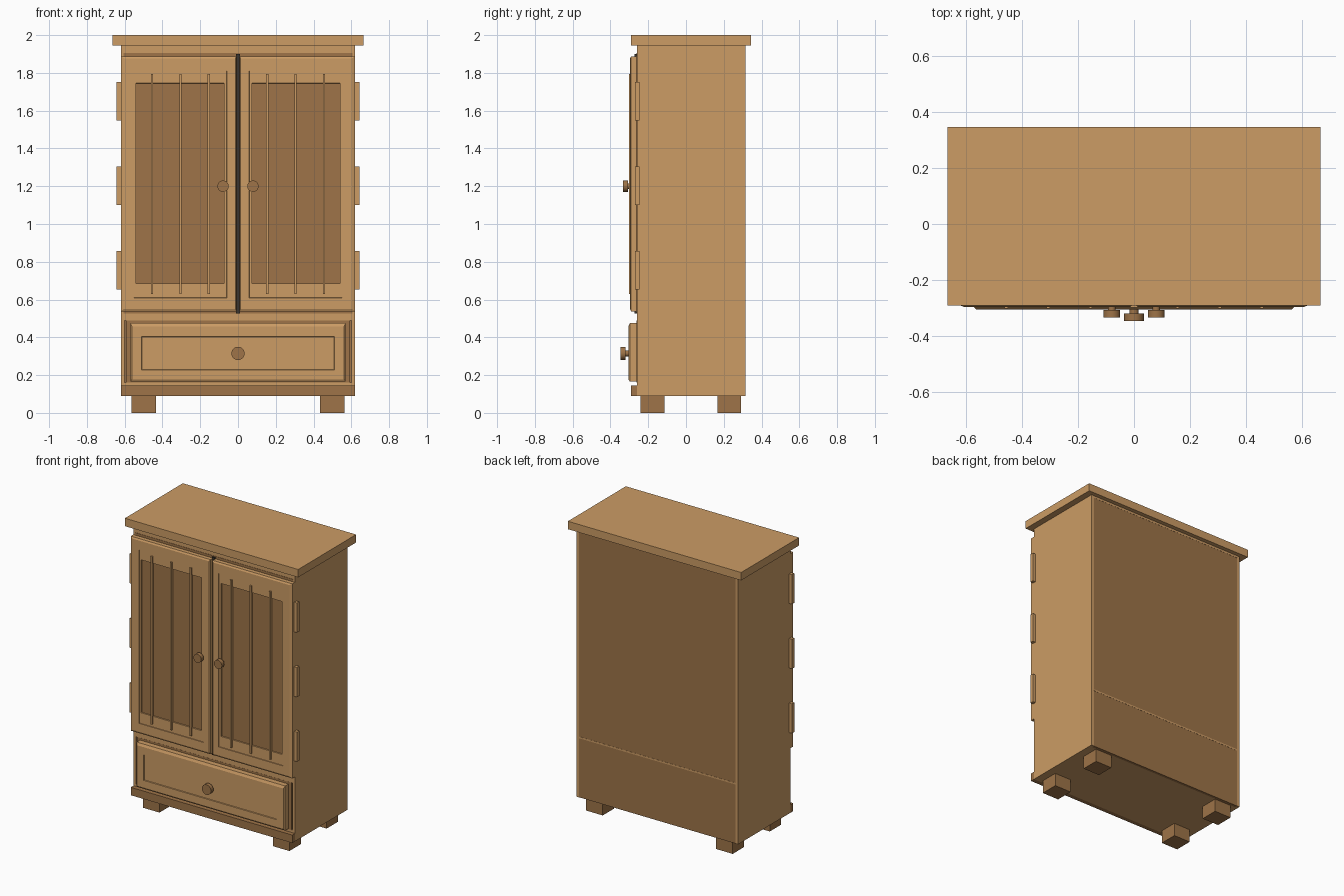
import bpy, bmesh, math
from mathutils import Matrix

cube = bpy.data.objects.get("Cube")
if cube:
    bpy.data.objects.remove(cube, do_unlink=True)


def material(name, rgb):
    m = bpy.data.materials.new(name)
    m.use_nodes = True
    m.diffuse_color = (*rgb, 1)
    m.node_tree.nodes["Principled BSDF"].inputs["Base Color"].default_value = (*rgb, 1)
    return m


LIGHT = material("light wood", (0.604, 0.333, 0.130))
DARK = material("dark wood", (0.342, 0.174, 0.065))
GAP = material("gap shadow brown", (0.045, 0.035, 0.025))


def finish(bm, name, mats):
    bmesh.ops.recalc_face_normals(bm, faces=bm.faces)
    mesh = bpy.data.meshes.new(name)
    bm.to_mesh(mesh)
    bm.free()
    for m in mats:
        mesh.materials.append(m)
    obj = bpy.data.objects.new(name, mesh)
    bpy.context.collection.objects.link(obj)
    return obj


def new_box(x, y, z):
    bm = bmesh.new()
    bmesh.ops.create_cube(bm, size=1)
    for v in bm.verts:
        v.co = [r[0] if c < 0 else r[1] for c, r in zip(v.co, (x, y, z))]
    return bm


def box(name, x, y, z, mat):
    return finish(new_box(x, y, z), name, [mat])


def panel(name, x, y, z, steps, dark_centre):
    """Board whose front face is inset to nested rectangles (x range, z range, y)."""
    bm = new_box(x, y, z)
    bm.normal_update()
    front = min(bm.faces, key=lambda f: f.normal.y)
    for rx, rz, ry in steps:
        bmesh.ops.inset_region(bm, faces=[front], thickness=0.0005)
        mid = front.calc_center_median()
        for v in front.verts:
            v.co = (rx[v.co.x > mid.x], ry, rz[v.co.z > mid.z])
        bm.normal_update()
    if dark_centre:
        front.material_index = 1
    return finish(bm, name, [LIGHT, DARK])


def knob(name, x, z, y_base, y_front, radius):
    """Round head on a thin neck, axis along y."""
    bm = bmesh.new()
    neck_end = y_front + 0.027
    for r, a, b in ((radius * 0.45, y_base, neck_end), (radius, neck_end, y_front)):
        mat = Matrix.Translation((x, (a + b) / 2, z)) @ Matrix.Rotation(math.pi / 2, 4, "X")
        bmesh.ops.create_cone(bm, cap_ends=True, segments=24, radius1=r, radius2=r,
                              depth=abs(a - b), matrix=mat)
    obj = finish(bm, name, [DARK])
    bpy.ops.object.select_all(action="DESELECT")
    obj.select_set(True)
    bpy.context.view_layer.objects.active = obj
    bpy.ops.object.shade_smooth_by_angle()


# Carcass boards
box("top_board", (-0.665, 0.665), (-0.29, 0.345), (1.945, 2.0), LIGHT)
box("back_panel", (-0.6, 0.6), (0.295, 0.314), (0.09, 1.93), DARK)
box("back_top_rail", (-0.6, 0.6), (0.295, 0.315), (1.93, 1.945), LIGHT)
box("back_shelf_edge", (-0.6, 0.6), (0.295, 0.315), (0.5, 0.511), LIGHT)
box("floor_board", (-0.6, 0.6), (-0.26, 0.295), (0.09, 0.145), LIGHT)
box("base_lip", (-0.62, 0.62), (-0.29, -0.26), (0.09, 0.145), DARK)

# Front rails and the dark openings behind doors and drawer
for name, z in (("bottom_rail", (0.145, 0.162)), ("middle_rail", (0.49, 0.525)),
                ("top_rail", (1.905, 1.945))):
    box(name, (-0.6, 0.6), (-0.26, 0.295), z, LIGHT)
box("drawer_opening", (-0.592, 0.592), (-0.261, -0.235), (0.162, 0.49), DARK)
box("door_opening", (-0.605, 0.605), (-0.262, -0.24), (0.525, 1.905), DARK)
box("door_gap", (-0.011, 0.011), (-0.272, -0.262), (0.527, 1.9), GAP)

# Drawer front with bevelled edge and sunken field
panel("drawer_front", (-0.57, 0.57), (-0.297, -0.25), (0.165, 0.475),
      [((-0.562, 0.562), (0.178, 0.458), -0.305),
       ((-0.51, 0.51), (0.228, 0.405), -0.305),
       ((-0.508, 0.508), (0.23, 0.403), -0.3)], False)
knob("drawer_knob", 0, 0.315, -0.295, -0.346, 0.035)

for side, s in (("left", 1), ("right", -1)):
    def span(a, b):
        return tuple(sorted((s * a, s * b)))

    box(side + "_side", span(0.6, 0.62), (-0.26, 0.315), (0.09, 1.945), LIGHT)

    # Door: bevelled edge, frame, stepped moulding, dark sunken panel
    panel(side + "_door", span(0.007, 0.62), (-0.29, -0.261), (0.538, 1.888),
          [(span(0.014, 0.604), (0.55, 1.877), -0.296),
           (span(0.059, 0.551), (0.609, 1.811), -0.296),
           (span(0.06, 0.55), (0.61, 1.81), -0.292),
           (span(0.0745, 0.5405), (0.6845, 1.7455), -0.292),
           (span(0.075, 0.54), (0.685, 1.745), -0.284)], True)
    for i, x in enumerate((0.155, 0.305, 0.455)):
        box(f"{side}_door_slat_{i + 1}", span(x - 0.006, x + 0.006), (-0.302, -0.283),
            (0.63, 1.795), LIGHT)
    knob(side + "_door_knob", s * 0.079, 1.2, -0.28, -0.333, 0.03)

    # Hinges
    for i, z in enumerate((0.652, 1.1, 1.548)):
        box(f"{side}_hinge_{i + 1}", span(0.61, 0.642), (-0.27, -0.245), (z, z + 0.205), LIGHT)

    # Feet
    for end, y in (("front", (-0.24, -0.115)), ("back", (0.168, 0.292))):
        box(f"{side}_{end}_foot", span(0.435, 0.563), y, (0, 0.09), DARK)
